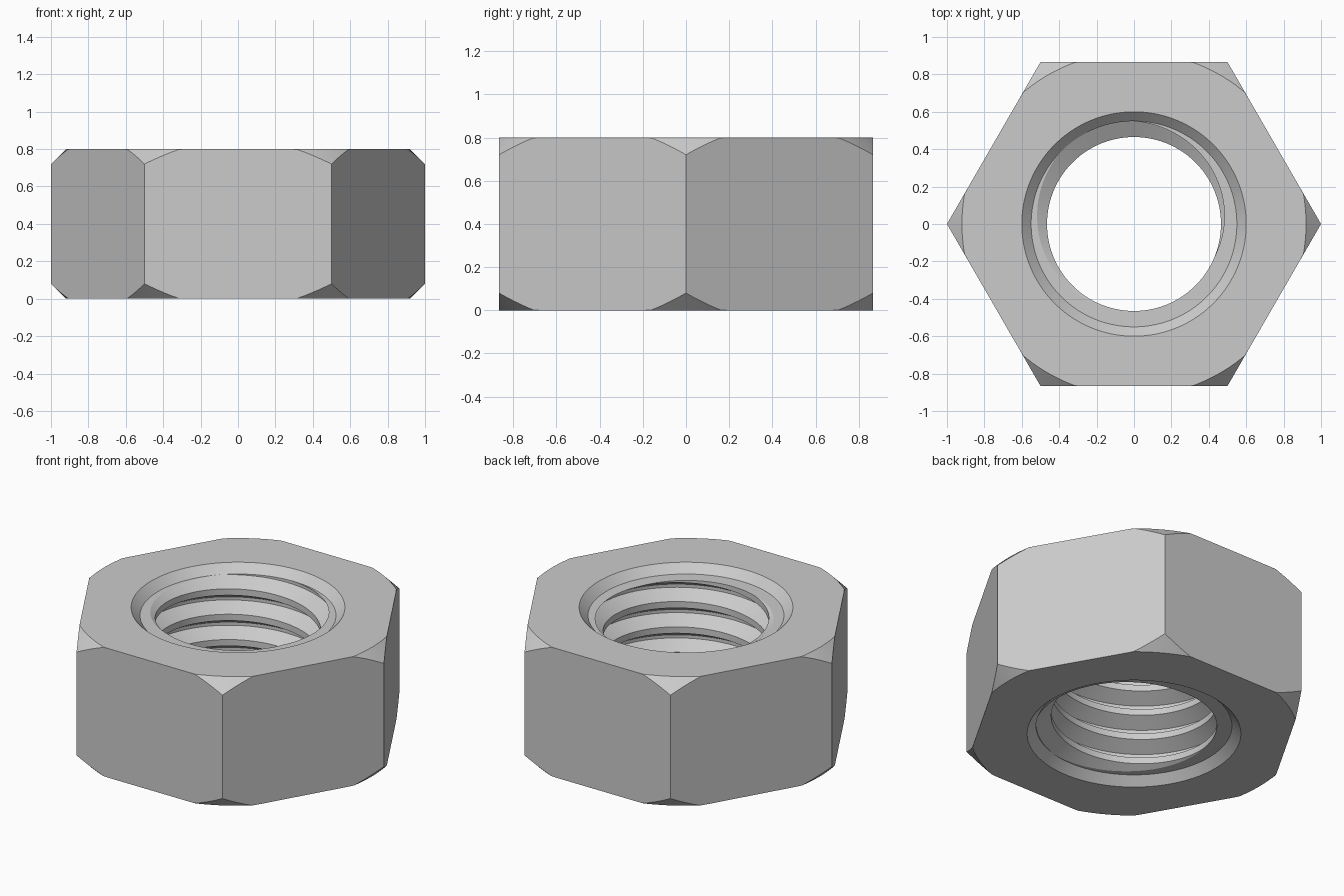
import bpy, bmesh, math
from math import sin, cos, pi, radians

cube = bpy.data.objects.get("Cube")
if cube:
    bpy.data.objects.remove(cube, do_unlink=True)

HEIGHT = 0.8
CORNER = 1.0                       # hexagon circumradius
FLAT = CORNER * cos(pi / 6)        # half width across flats
CHAMFER_R = 0.92                   # chamfer circle on the end faces
MOUTH_R, SINK = 0.6, 0.05          # countersink mouth radius and depth
MAJOR_R, MINOR_R = 0.55, 0.465     # thread root and crest radius
PITCH = 0.157
STEPS = 180                        # multiple of 12, so hexagon corners are exact

# One thread pitch: (fraction of pitch, radius)
TOOTH = [(0, MINOR_R), (0.25, MINOR_R), (0.5625, MAJOR_R), (0.6875, MAJOR_R), (1, MINOR_R)]


def thread_radius(z, start):
    """Bore radius at height z for a thread whose crest begins at start."""
    u = ((z - start) / PITCH) % 1.0
    for (u0, r0), (u1, r1) in zip(TOOTH, TOOTH[1:]):
        if u <= u1:
            return r0 + (r1 - r0) * (u - u0) / (u1 - u0)
    return MINOR_R


def section(angle):
    """Closed (radius, height) outline of the nut cut at one angle."""
    side = FLAT / cos((angle % (pi / 3)) - pi / 6)
    rim = min(side, CHAMFER_R)
    drop = side - rim
    outline = [(MAJOR_R, SINK), (MOUTH_R, 0), (rim, 0), (side, drop),
               (side, HEIGHT - drop), (rim, HEIGHT), (MOUTH_R, HEIGHT),
               (MAJOR_R, HEIGHT - SINK)]
    # Right-handed thread, trimmed flat at the foot of each countersink
    start = 0.657 + PITCH * (angle - radians(125)) / (2 * pi)
    low, high = SINK, HEIGHT - SINK
    for turn in range(3, -8, -1):
        for u, r in reversed(TOOTH[:-1]):
            z = start + (turn + u) * PITCH
            if not low < z < high:
                z = min(max(z, low), high)
                r = thread_radius(z, start)
            outline.append((r, z))
    return outline


# Sweep the section around the axis, then weld the seam and trimmed points
bm = bmesh.new()
columns = []
for i in range(STEPS + 1):
    a = 2 * pi * i / STEPS
    columns.append([bm.verts.new((r * cos(a), r * sin(a), z)) for r, z in section(a)])
for left, right in zip(columns, columns[1:]):
    for j in range(len(left)):
        k = (j + 1) % len(left)
        bm.faces.new((left[j], right[j], right[k], left[k]))
bmesh.ops.remove_doubles(bm, verts=bm.verts, dist=1e-5)
bmesh.ops.recalc_face_normals(bm, faces=bm.faces)

mesh = bpy.data.meshes.new("hex_nut")
bm.to_mesh(mesh)
bm.free()
nut = bpy.data.objects.new("hex_nut", mesh)
bpy.context.collection.objects.link(nut)

# Plain steel grey
steel = bpy.data.materials.new("steel_grey")
steel.use_nodes = True
grey = (0.6, 0.6, 0.6, 1)
steel.diffuse_color = grey
steel.node_tree.nodes["Principled BSDF"].inputs["Base Color"].default_value = grey
mesh.materials.append(steel)

# Smooth cones and helix, crisp edges
bpy.ops.object.select_all(action='DESELECT')
nut.select_set(True)
bpy.context.view_layer.objects.active = nut
bpy.ops.object.shade_smooth_by_angle(angle=radians(25))
